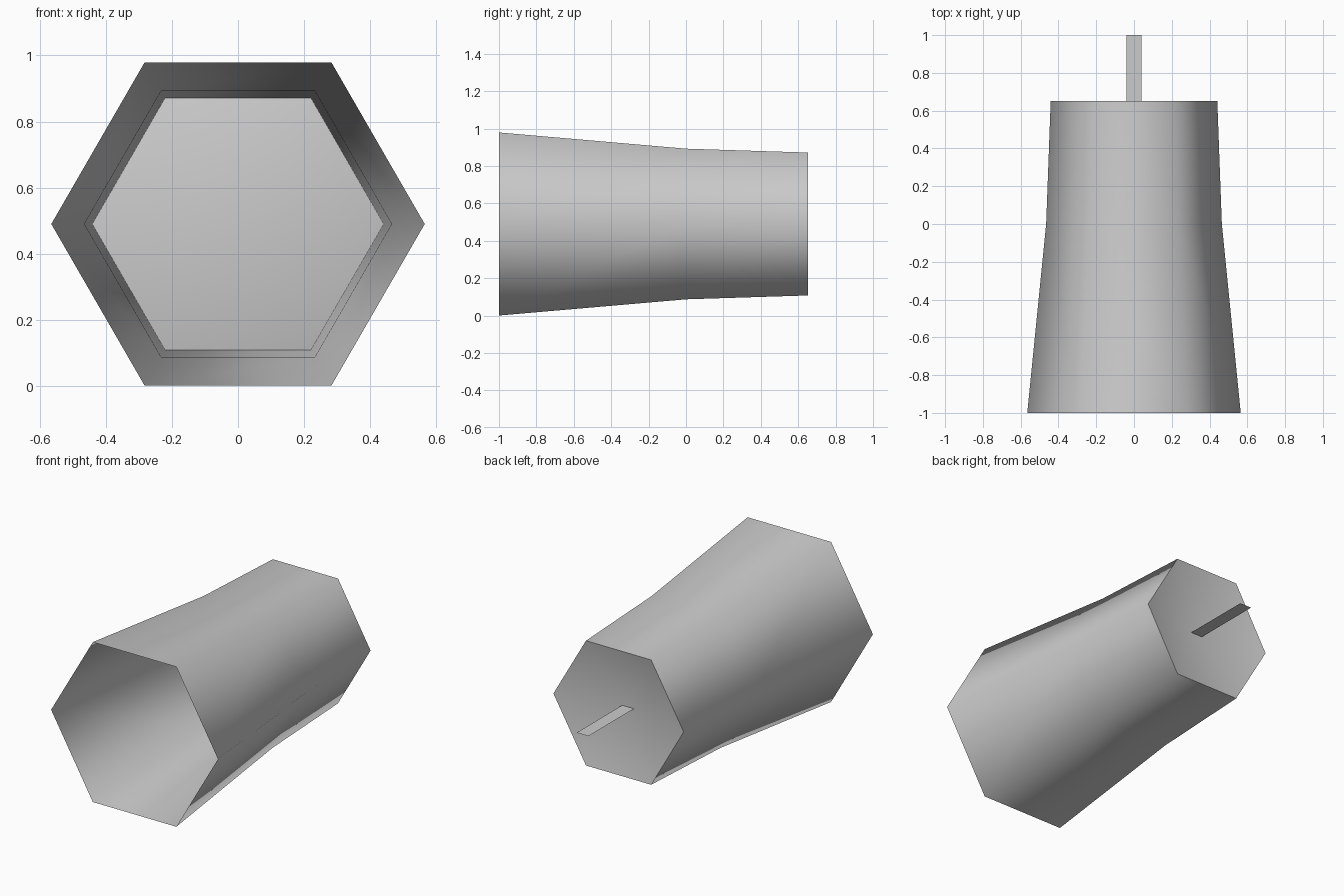
import bpy
from math import cos, sin, pi

default = bpy.data.objects.get("Cube")
if default:
    bpy.data.objects.remove(default, do_unlink=True)

SIDES = 6
AXIS_Z = 0.49

grey = bpy.data.materials.new("plain grey")
grey.use_nodes = True
colour = (0.6, 0.6, 0.6, 1.0)
grey.diffuse_color = colour
grey.node_tree.nodes["Principled BSDF"].inputs["Base Color"].default_value = colour


def ring(radius, y):
    """Hexagon around the y axis with corners pointing left and right."""
    return [(radius * cos(2 * pi * i / SIDES), y,
             AXIS_Z + radius * sin(2 * pi * i / SIDES)) for i in range(SIDES)]


def add_part(name, verts, faces, smooth=True):
    mesh = bpy.data.meshes.new(name)
    mesh.from_pydata(verts, [], faces)
    mesh.materials.append(grey)
    for face in mesh.polygons:
        face.use_smooth = smooth
    obj = bpy.data.objects.new(name, mesh)
    bpy.context.collection.objects.link(obj)
    return obj


# Open flared shell: radius and position of each hexagonal ring
profile = [(0.565, -1.0), (0.465, 0.0), (0.441, 0.652)]
verts = [v for radius, y in profile for v in ring(radius, y)]
faces = []
for k in range(len(profile) - 1):
    for i in range(SIDES):
        j = (i + 1) % SIDES
        a, b = k * SIDES, (k + 1) * SIDES
        faces.append((a + i, b + i, b + j, a + j))
add_part("flared_shell", verts, faces)

# Shallow recessed cone closing the back
back_radius, back_y = profile[-1]
verts = ring(back_radius, back_y) + [(0, back_y - 0.1, AXIS_Z)]
add_part("recessed_back", verts,
         [((i + 1) % SIDES, i, SIDES) for i in range(SIDES)])

# Thin flat tab standing out of the recess
half, start = 0.04, back_y - 0.092
add_part("back_tab",
         [(-half, start, AXIS_Z), (half, start, AXIS_Z),
          (half, 1, AXIS_Z), (-half, 1, AXIS_Z)],
         [(0, 1, 2, 3)], smooth=False)
